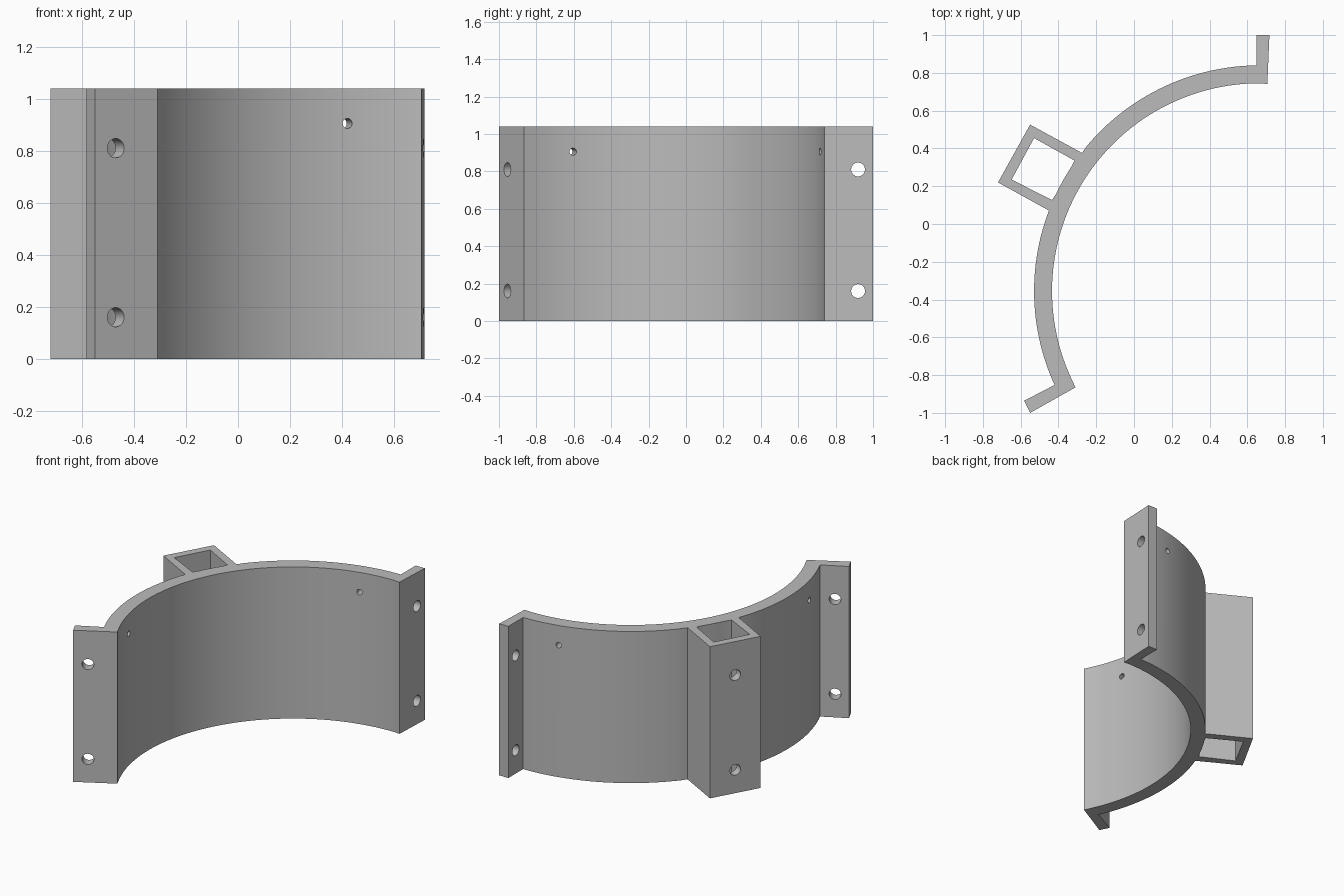
import bpy
import bmesh
from math import cos, sin, atan2, radians, tau
from mathutils import Vector, Matrix

if "Cube" in bpy.data.objects:
    bpy.data.objects.remove(bpy.data.objects["Cube"], do_unlink=True)

HEIGHT = 1.04
CENTRE = Vector((0.666, -0.355))
R_IN, R_OUT = 1.1, 1.195


def angle_of(p):
    d = Vector(p) - CENTRE
    return atan2(d.y, d.x) % tau


def arc(radius, start, end, steps):
    """Points on the shell's circle between two angles, without the ends."""
    angles = [start + (end - start) * i / steps for i in range(1, steps)]
    return [(CENTRE.x + radius * cos(a), CENTRE.y + radius * sin(a)) for a in angles]


def prism(name, points, z0, z1):
    bm = bmesh.new()
    base = bm.faces.new([bm.verts.new((x, y, z0)) for x, y in points])
    top = bmesh.ops.extrude_face_region(bm, geom=[base])["geom"]
    verts = [v for v in top if isinstance(v, bmesh.types.BMVert)]
    bmesh.ops.translate(bm, vec=(0, 0, z1 - z0), verts=verts)
    bmesh.ops.recalc_face_normals(bm, faces=bm.faces)
    return add_object(name, bm)


def add_object(name, bm):
    mesh = bpy.data.meshes.new(name)
    bm.to_mesh(mesh)
    bm.free()
    obj = bpy.data.objects.new(name, mesh)
    bpy.context.collection.objects.link(obj)
    return obj


def drill(x, y, z, heading, radius, length):
    """Horizontal round cutter centred on a point."""
    bm = bmesh.new()
    axis = Vector((cos(heading), sin(heading), 0))
    turn = axis.to_track_quat('Z', 'Y').to_matrix().to_4x4()
    bmesh.ops.create_cone(bm, cap_ends=True, segments=32, radius1=radius, radius2=radius,
                          depth=length, matrix=Matrix.Translation((x, y, z)) @ turn)
    return add_object("hole_cutter", bm)


def cut(obj, cutter):
    cutter.hide_render = True
    mod = obj.modifiers.new("cut", 'BOOLEAN')
    mod.operation = 'DIFFERENCE'
    mod.solver = 'EXACT'
    mod.object = cutter
    bpy.context.view_layer.objects.active = obj
    bpy.ops.object.modifier_apply(modifier=mod.name)
    bpy.data.objects.remove(cutter, do_unlink=True)


# Outline: inner arc, lower flange, outer arc with square socket, upper flange
upper_flange = [(0.648, 0.839), (0.648, 1.0), (0.717, 1.0), (0.706, 0.741)]
lower_flange = [(-0.31, -0.865), (-0.55, -1.0), (-0.582, -0.936), (-0.42, -0.852)]
socket = [(-0.45, 0.071), (-0.72, 0.22), (-0.55, 0.526), (-0.275, 0.376)]

outline = upper_flange
outline = outline + arc(R_IN, angle_of(upper_flange[-1]), angle_of(lower_flange[0]), 56)
outline += lower_flange
outline += arc(R_OUT, angle_of(lower_flange[-1]), angle_of(socket[0]), 26)
outline += socket
outline += arc(R_OUT, angle_of(socket[-1]), angle_of(upper_flange[0]), 26)
bracket = prism("curved_bracket", outline, 0, HEIGHT)

# Hollow of the square socket, following the shell's outer face
hollow = [(-0.434, 0.127), (-0.648, 0.235), (-0.529, 0.455), (-0.315, 0.336)]
hollow += arc(R_OUT, angle_of(hollow[-1]), angle_of(hollow[0]), 6)
cut(bracket, prism("hollow_cutter", hollow, -0.1, HEIGHT + 0.1))

# Bolt holes in both flanges and in the socket's outer wall
for z in (0.16, 0.81):
    cut(bracket, drill(0.68, 0.92, z, 0, 0.037, 0.2))
    cut(bracket, drill(-0.47, -0.955, z, radians(119.4), 0.037, 0.2))
    cut(bracket, drill(-0.635, 0.373, z, radians(151), 0.037, 0.18))

# Small pin holes through the shell
for a in (radians(102.9), radians(193.1)):
    mid = (R_IN + R_OUT) / 2
    cut(bracket, drill(CENTRE.x + mid * cos(a), CENTRE.y + mid * sin(a), 0.905, a, 0.019, 0.2))

# Plain grey material
grey = bpy.data.materials.new("plain_grey")
grey.use_nodes = True
colour = (0.5, 0.5, 0.5, 1)
grey.diffuse_color = colour
grey.node_tree.nodes["Principled BSDF"].inputs["Base Color"].default_value = colour
bracket.data.materials.clear()
bracket.data.materials.append(grey)

# Smooth curved walls, keep corners crisp
bpy.ops.object.select_all(action='DESELECT')
bracket.select_set(True)
bpy.context.view_layer.objects.active = bracket
bpy.ops.object.shade_smooth_by_angle(angle=radians(25))
